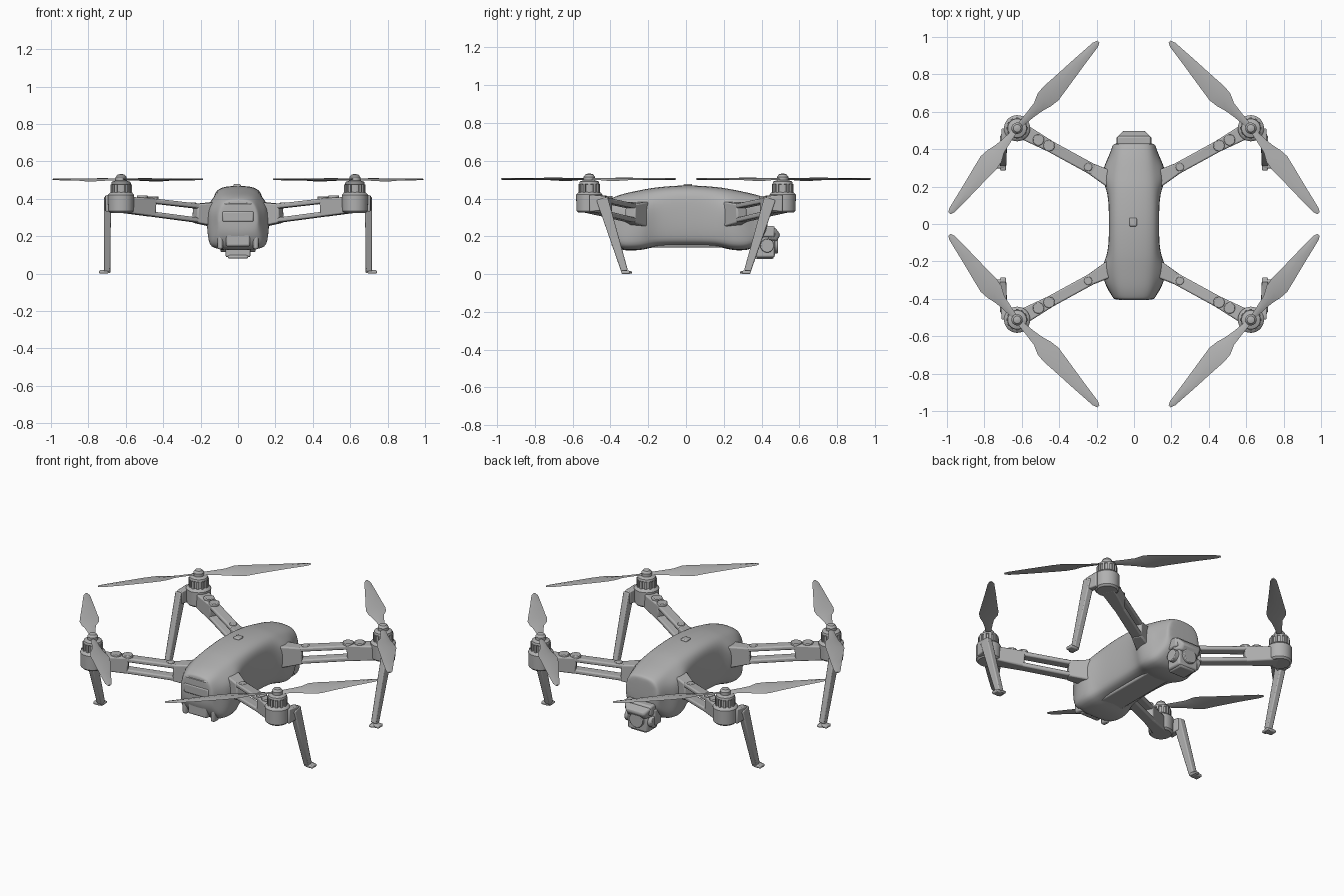
import bpy, bmesh, math
from mathutils import Vector, Matrix

if "Cube" in bpy.data.objects:
    bpy.data.objects.remove(bpy.data.objects["Cube"])

grey = bpy.data.materials.new("mid grey")
grey.use_nodes = True
grey.diffuse_color = (0.44, 0.44, 0.44, 1)
grey.node_tree.nodes["Principled BSDF"].inputs["Base Color"].default_value = (0.44, 0.44, 0.44, 1)
QUADS = {"front_left": (1, -1), "front_right": (-1, -1), "back_left": (1, 1), "back_right": (-1, 1)}


def finish(name, bm, bevel=0.0, subsurf=0, angle=35, signs=(1, 1)):
    """Mirror into a quadrant, shade and link."""
    bmesh.ops.transform(bm, matrix=Matrix.Diagonal((signs[0], signs[1], 1, 1)), verts=bm.verts)
    bmesh.ops.recalc_face_normals(bm, faces=bm.faces)
    me = bpy.data.meshes.new(name)
    bm.to_mesh(me)
    bm.free()
    me.materials.append(grey)
    me.shade_smooth()
    me.set_sharp_from_angle(angle=math.radians(angle))
    ob = bpy.data.objects.new(name, me)
    bpy.context.collection.objects.link(ob)
    if bevel:
        m = ob.modifiers.new("bevel", 'BEVEL')
        m.width, m.segments, m.limit_method = bevel, 2, 'ANGLE'
    if subsurf:
        m = ob.modifiers.new("smooth", 'SUBSURF')
        m.levels = m.render_levels = subsurf


def loft(bm, rings):
    """Skin closed rings of points and cap both ends."""
    rows = [[bm.verts.new(p) for p in r] for r in rings]
    n = len(rows[0])
    for a, b in zip(rows, rows[1:]):
        for i in range(n):
            bm.faces.new((a[i], a[(i + 1) % n], b[(i + 1) % n], b[i]))
    bm.faces.new(rows[0])
    bm.faces.new(rows[-1])


def beam(bm, a, b, wa, ha, wb=None, hb=None, side=None):
    """Tapered bar from a to b: width along side, height across it."""
    a, b = Vector(a), Vector(b)
    d = (b - a).normalized()
    s = Vector(side) if side else d.cross(Vector((0, 0, 1))).normalized()
    u = s.cross(d).normalized()
    wb, hb = wb or wa, hb or ha
    loft(bm, [[p + s * w * i / 2 + u * h * j / 2 for i, j in ((-1, -1), (1, -1), (1, 1), (-1, 1))]
              for p, w, h in ((a, wa, ha), (b, wb, hb))])


def box(bm, c, size):
    m = Matrix.Translation(c) @ Matrix.Diagonal((*size, 1))
    bmesh.ops.create_cube(bm, size=1, matrix=m)


def cyl(bm, c, r, h, axis='Z', seg=32):
    rot = {'Z': Matrix(), 'X': Matrix.Rotation(math.pi / 2, 4, 'Y'), 'Y': Matrix.Rotation(-math.pi / 2, 4, 'X')}[axis]
    bmesh.ops.create_cone(bm, cap_ends=True, segments=seg, radius1=r, radius2=r,
                          depth=h, matrix=Matrix.Translation(c) @ rot)


def lathe(bm, c, profile, seg=32):
    loft(bm, [[(c[0] + r * math.cos(k * math.tau / seg), c[1] + r * math.sin(k * math.tau / seg), z)
               for k in range(seg)] for r, z in profile])


# Body hull: y, top / middle / bottom half widths, top and bottom heights
SECTIONS = [(-.405, .088, .10, .09, .39, .25), (-.40, .096, .11, .105, .40, .20), (-.36, .107, .13, .14, .418, .128),
            (-.31, .115, .162, .16, .432, .122), (-.22, .122, .175, .16, .45, .125),
            (-.165, .124, .137, .127, .46, .147), (0, .126, .133, .122, .475, .148),
            (.175, .124, .137, .127, .462, .147), (.23, .122, .175, .16, .452, .125),
            (.31, .115, .162, .16, .436, .122), (.36, .11, .132, .14, .425, .135),
            (.425, .102, .115, .11, .405, .20), (.432, .092, .105, .09, .395, .25)]
rings = []
for y, wt, wm, wb, zt, zb in SECTIONS:
    half = [(.65 * wt, zt), (wt, zt - .035), (wm, zt - .085), (wm, .27), (wb, zb + .04), (.84 * wb, zb)]
    rings.append([(x, y, z) for x, z in half] + [(-x, y, z) for x, z in reversed(half)])
bm = bmesh.new()
loft(bm, rings)
finish("body_hull", bm, subsurf=2, angle=180)

# Power button on the spine
bm = bmesh.new()
box(bm, (-.005, .01, .468), (.04, .045, .02))
finish("power_button", bm, bevel=.006)

# Battery end: ledge, side rails and latch panel
bm = bmesh.new()
box(bm, (0, -.39, .372), (.15, .03, .02))
box(bm, (0, -.39, .305), (.17, .035, .06))
box(bm, (0, -.37, .205), (.13, .05, .12))
for s in (-1, 1):
    box(bm, (s * .095, -.36, .195), (.03, .05, .13))
finish("battery_end", bm, bevel=.01)

# Belly panel
bm = bmesh.new()
box(bm, (0, 0, .15), (.15, .5, .02))
finish("belly_panel", bm, bevel=.008)

# Camera and its gimbal
bm = bmesh.new()
box(bm, (0, .425, .225), (.18, .09, .06))
beam(bm, (0, .45, .215), (0, .49, .19), .18, .08, .12, .04)
box(bm, (-.085, .405, .175), (.022, .07, .10))
finish("gimbal_bracket", bm, bevel=.01)
bm = bmesh.new()
box(bm, (0, .42, .15), (.135, .10, .125))
box(bm, (0, .415, .09), (.11, .10, .02))
finish("camera_body", bm, bevel=.012)
bm = bmesh.new()
cyl(bm, (0, .472, .155), .045, .03, 'Y')
for s in (-1, 1):
    cyl(bm, (s * .075, .43, .15), .036, .035, 'X')
finish("camera_lens_and_pivots", bm, bevel=.004)

# Blade outline: distance from hub, left edge, right edge, twist
BLADE = [(.02, .014, -.014, .2), (.10, .024, -.02, .25), (.16, .036, -.026, .25), (.21, .052, -.046, .2),
         (.26, .06, -.049, .16), (.33, .052, -.042, .12), (.48, .034, -.029, .07), (.61, .02, -.016, .03),
         (.635, .01, -.006, 0)]
MOTOR = Vector((.625, .512, 0))
ROOT = Vector((.15, .252, 0))


def on_arm(t, z):
    p = ROOT.lerp(MOTOR, t)
    return (p.x, p.y, z)


for quad, signs in QUADS.items():
    # Arm: root knuckle, two rails around a slot, outer block
    bm = bmesh.new()
    beam(bm, on_arm(-.1, .315), on_arm(.17, .322), .095, .14, .06, .10)
    beam(bm, on_arm(.1, .358), on_arm(.72, .392), .06, .026)
    beam(bm, on_arm(.1, .283), on_arm(.72, .322), .06, .026)
    beam(bm, on_arm(.63, .353), on_arm(.98, .368), .06, .1, .085, .085)
    finish(quad + "_arm", bm, bevel=.008, signs=signs)

    # Hinge caps on top of the arm
    bm = bmesh.new()
    for t, z, r in ((.2, .37, .022), (.64, .402, .03), (.76, .406, .03)):
        cyl(bm, on_arm(t, z), r, .022, seg=20)
    finish(quad + "_arm_caps", bm, bevel=.004, signs=signs)

    # Motor with cooling ribs
    bm = bmesh.new()
    lathe(bm, MOTOR, [(.058, .325), (.068, .335), (.07, .42), (.06, .432), (.05, .435), (.05, .475),
                      (.053, .478), (.05, .49), (.03, .497), (.03, .515), (.02, .528), (.006, .532)])
    for k in range(12):
        a = k * math.tau / 12
        rib = Vector((math.cos(a), math.sin(a), 0))
        beam(bm, MOTOR + rib * .04 + Vector((0, 0, .455)), MOTOR + rib * .057 + Vector((0, 0, .455)), .014, .045)
    finish(quad + "_motor", bm, signs=signs)

    # Landing leg with bracket and flared foot
    bm = bmesh.new()
    beam(bm, (.685, .51, .375), (.695, .425, .375), .045, .09, .038, .075)
    beam(bm, (.698, .445, .40), (.70, .325, .015), .038, .062, .035, .036, side=(1, 0, 0))
    beam(bm, (.70, .34, .012), (.70, .285, .008), .036, .02, .03, .012)
    box(bm, (.718, .32, .009), (.05, .045, .018))
    finish(quad + "_leg", bm, bevel=.006, signs=signs)

    # Two-blade propeller, folded slightly out of line
    bm = bmesh.new()
    for angle, scale in ((133, 1.0), (-51.7, .915)):
        turn = Matrix.Rotation(math.radians(angle), 4, 'Z')
        rings = []
        for r, left, right, tilt in BLADE:
            mid = (left + right) / 2
            pts = [(left, 0), (mid, .006), (right, 0), (mid, -.004)]
            rings.append([turn @ Vector((r * scale, w, .503 + h - w * tilt)) + MOTOR for w, h in pts])
        loft(bm, rings)
    finish(quad + "_propeller", bm, angle=60, signs=signs)
